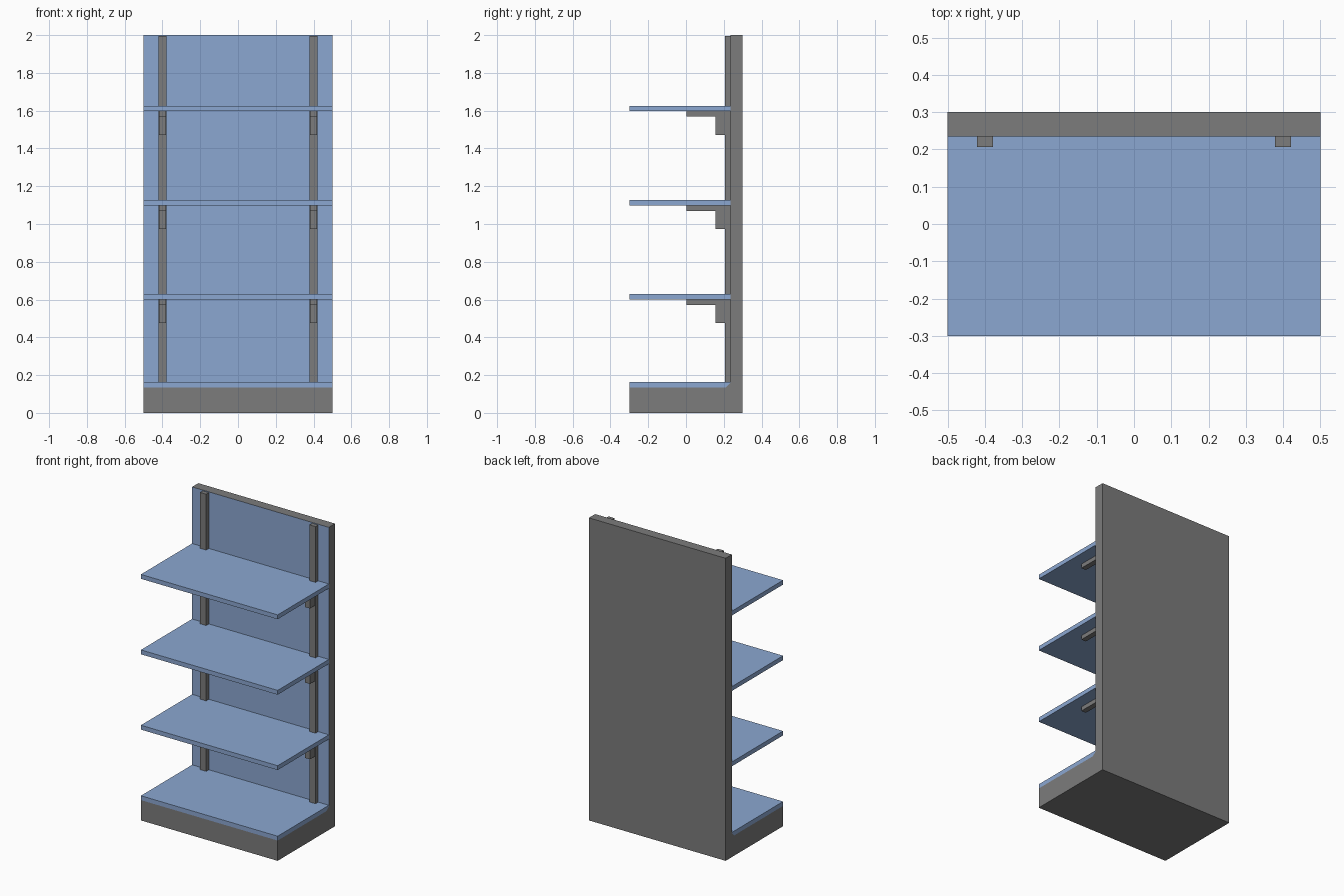
import bpy, bmesh

if "Cube" in bpy.data.objects:
    bpy.data.objects.remove(bpy.data.objects["Cube"])


def material(name, rgb):
    m = bpy.data.materials.new(name)
    m.diffuse_color = (*rgb, 1.0)
    m.use_nodes = True
    m.node_tree.nodes["Principled BSDF"].inputs["Base Color"].default_value = m.diffuse_color
    return m


blue = material("shelf blue", (0.26, 0.39, 0.64))
grey = material("frame grey", (0.2, 0.2, 0.2))


def extrude_profile(name, profile, x0, x1, *mats):
    """Extrude a (y, z) profile along x from x0 to x1."""
    bm = bmesh.new()
    face = bm.faces.new([bm.verts.new((x0, y, z)) for y, z in profile])
    res = bmesh.ops.extrude_face_region(bm, geom=[face])
    verts = [v for v in res["geom"] if isinstance(v, bmesh.types.BMVert)]
    bmesh.ops.translate(bm, verts=verts, vec=(x1 - x0, 0, 0))
    bmesh.ops.recalc_face_normals(bm, faces=bm.faces)
    mesh = bpy.data.meshes.new(name)
    bm.to_mesh(mesh)
    bm.free()
    for m in mats:
        mesh.materials.append(m)
    obj = bpy.data.objects.new(name, mesh)
    bpy.context.collection.objects.link(obj)
    return obj


def rect(y0, y1, z0, z1):
    return [(y0, z0), (y1, z0), (y1, z1), (y0, z1)]


FRONT, PANEL, RAIL = -0.30, 0.235, 0.207

# Base and back wall in one L-shaped body, with a small fillet in the corner
body = extrude_profile("base_and_back", [
    (FRONT, 0), (0.30, 0), (0.30, 2.0), (PANEL, 2.0),
    (PANEL, 0.158), (0.21, 0.134), (FRONT, 0.134)], -0.5, 0.5, grey, blue)
# Blue front face of the back wall
for p in body.data.polygons:
    if p.normal.y < -0.9 and p.center.z > 0.5:
        p.material_index = 1

# Bottom deck resting on the base
extrude_profile("bottom_shelf", [
    (FRONT, 0.134), (0.21, 0.134), (PANEL, 0.158), (PANEL, 0.163),
    (FRONT, 0.163)], -0.5, 0.5, blue)

# Upper shelves
shelf_heights = (0.60, 1.098, 1.597)
for i, z in enumerate(shelf_heights):
    extrude_profile(f"shelf_{i + 1}", rect(FRONT, PANEL, z, z + 0.029),
                    -0.5, 0.5, blue)

# Uprights and shelf brackets on both sides
for side, s in (("left", -1), ("right", 1)):
    cx = s * 0.4
    extrude_profile(f"upright_{side}", rect(RAIL, PANEL, 0.163, 1.995),
                    cx - 0.022, cx + 0.022, grey)
    for i, z in enumerate(shelf_heights):
        extrude_profile(f"bracket_{side}_{i + 1}", [
            (0.003, z), (0.003, z - 0.028), (0.155, z - 0.028),
            (0.155, z - 0.125), (RAIL, z - 0.125), (RAIL, z)],
            cx - 0.0175, cx + 0.0175, grey)
